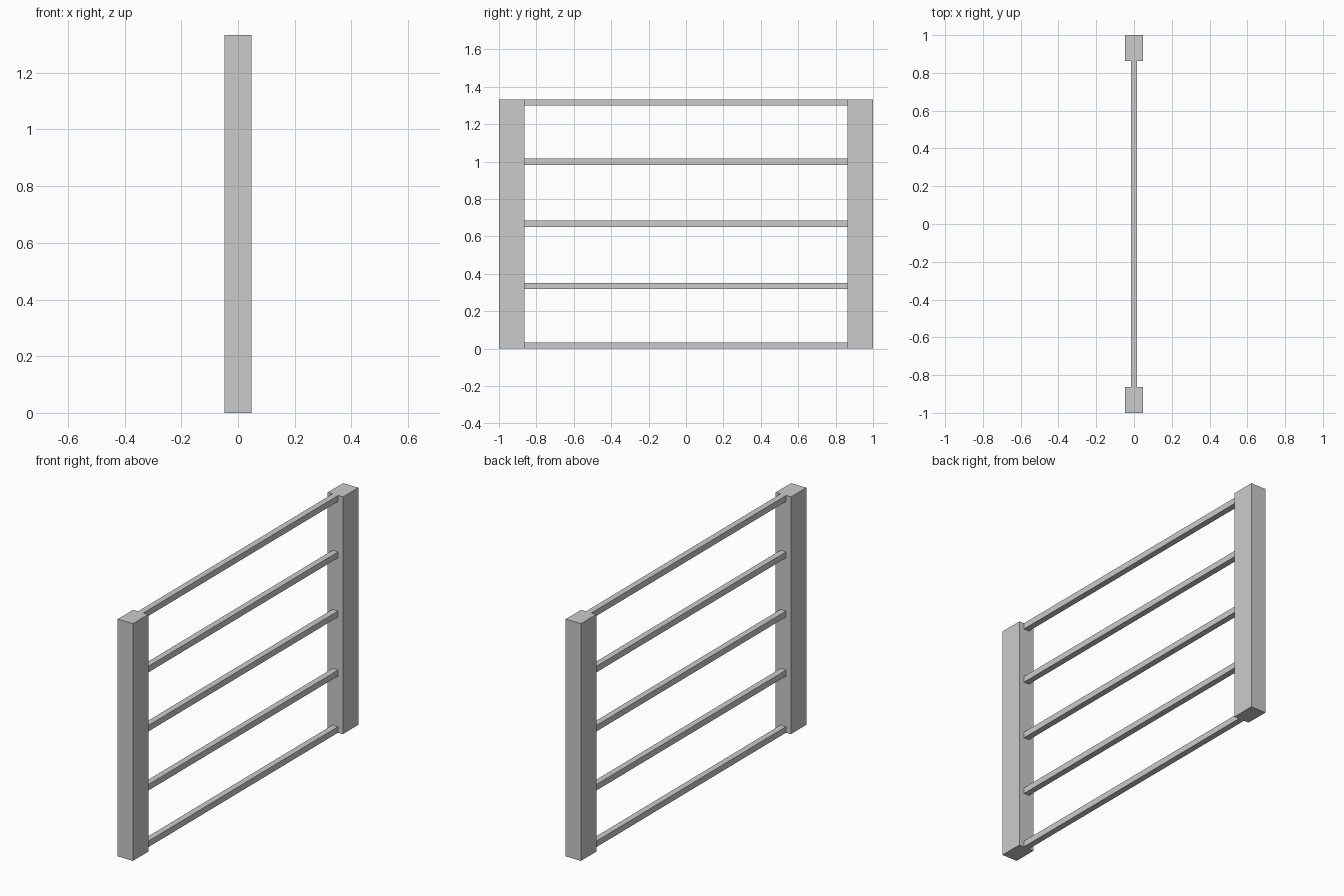
import bpy

if "Cube" in bpy.data.objects:
    bpy.data.objects.remove(bpy.data.objects["Cube"])

HEIGHT = 1.333
POST_W, POST_D = 0.095, 0.136   # post size along x and y
RUNG = 0.034                    # square rung thickness


def box(name, size, centre):
    bpy.ops.mesh.primitive_cube_add(size=1, location=centre)
    ob = bpy.context.object
    ob.name = name
    ob.scale = size
    bpy.ops.object.transform_apply(location=False, rotation=False, scale=True)
    return ob


# Two upright posts
for side, label in ((-1, "front"), (1, "back")):
    box(label + "_post", (POST_W, POST_D, HEIGHT),
        (0, side * (1 - POST_D / 2), HEIGHT / 2))

# Five rungs between the posts, outer ones flush with the post ends
span = 2 * (1 - POST_D)
for i in range(5):
    z = min(max(i * HEIGHT / 4, RUNG / 2), HEIGHT - RUNG / 2)
    z = (RUNG / 2, 0.335, 0.667, 0.999, HEIGHT - RUNG / 2)[i]
    box(f"rung_{i + 1}", (RUNG, span, RUNG), (0, 0, z))
